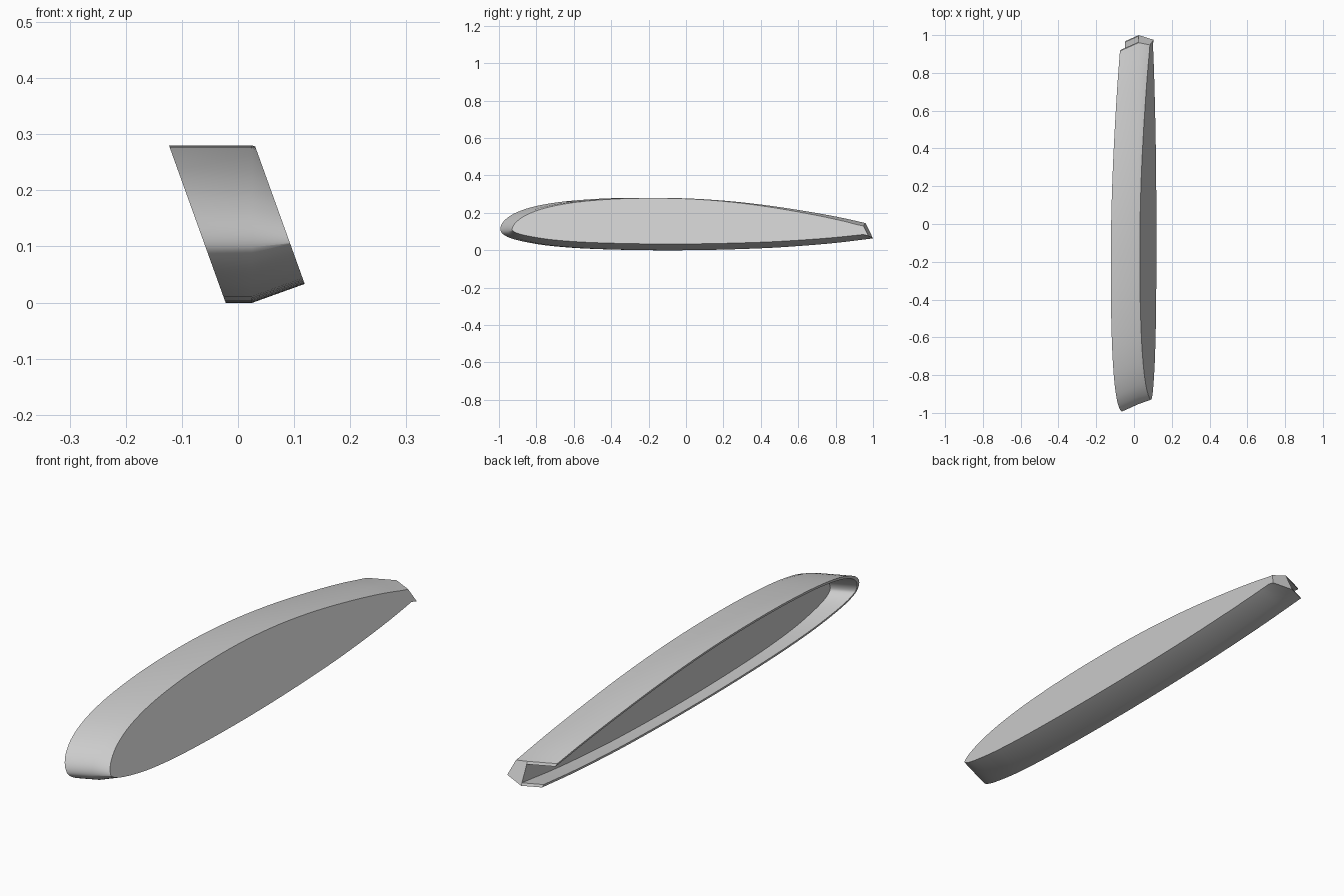
import bpy, bmesh, math
from mathutils import Vector

if "Cube" in bpy.data.objects:
    bpy.data.objects.remove(bpy.data.objects["Cube"], do_unlink=True)

KINK_X = 0.025      # vertical plane where the hollow channel meets the solid wedge
SWEEP = 0.45        # backward sweep of the channel
SLOPE = 0.36        # lean of both side planes
WALL = 0.011

# Foil outline (y, z): upper tail, over the nose, to the lower tail
outline = [(.96, .145), (.8, .18), (.6, .215), (.4, .244), (.2, .265), (0, .277),
           (-.2, .28), (-.4, .275), (-.6, .259), (-.75, .234), (-.85, .203),
           (-.91, .17), (-.943, .137), (-.953, .105), (-.94, .083), (-.9, .062),
           (-.82, .042), (-.7, .023), (-.5, .008), (-.2, 0), (.1, .001),
           (.4, .01), (.6, .022), (.8, .039), (1, .063)]


def smooth_path(points, steps=4):
    """Catmull-Rom curve through the points."""
    p = [Vector(q) for q in points]
    p = [2 * p[0] - p[1]] + p + [2 * p[-1] - p[-2]]
    out = []
    for a, b, c, d in zip(p, p[1:], p[2:], p[3:]):
        for i in range(steps):
            t = i / steps
            out.append(0.5 * (2 * b + (c - a) * t + (2 * a - 5 * b + 4 * c - d) * t * t
                              + (3 * b - a - 3 * c + d) * t ** 3))
    return out + [p[-2]]


path = smooth_path(outline)
n = len(path)
tail = (path[-1] - path[0]).normalized()


def inward(i):
    """Inward normal of the outline, mitred at the tail corners."""
    d = (path[min(i + 1, n - 1)] - path[max(i - 1, 0)]).normalized()
    normal = Vector((-d.y, d.x))
    if i in (0, n - 1):
        normal = (normal + Vector((tail.y, -tail.x))).normalized()
    return normal


def rim_point(p):
    x = -0.123 + SLOPE * (0.28 - p.y)
    return (x, p.x - SWEEP * (KINK_X - x), p.y)


def web_point(p, i):
    depth = (0.005 + SLOPE * (0.28 - p.y)) / (1 + SLOPE * SLOPE * max(0, inward(i).y))
    q = p + inward(i) * depth * SLOPE
    return (0.03 + SLOPE * (0.28 - q.y), q.x, q.y)


inner = [p + inward(i) * WALL for i, p in enumerate(path)]
inner[0] = path[0] + tail * WALL
inner[-1] = path[-1] - tail * WALL

# Sections of the foil
bm = bmesh.new()


def section(points):
    return [bm.verts.new(p) for p in points]


rim_out = section(rim_point(p) for p in path)
rim_in = section(rim_point(p) for p in inner)
kink_out = section((KINK_X, p.x, p.y) for p in path)
kink_in = section((KINK_X, p.x, p.y) for p in inner)
web = section(web_point(p, i) for i, p in enumerate(path))

# Skins between neighbouring sections, then the flat caps
for a, b in ((web, kink_out), (kink_out, rim_out), (rim_out, rim_in), (rim_in, kink_in)):
    for i in range(n - 1):
        bm.faces.new((a[i], a[i + 1], b[i + 1], b[i]))
bm.faces.new(web)
bm.faces.new(kink_in)
for e in (0, -1):
    bm.faces.new((kink_out[e], rim_out[e], rim_in[e], kink_in[e]))
bm.faces.new((kink_out[0], kink_in[0], kink_in[-1], kink_out[-1], web[-1], web[0]))
bmesh.ops.recalc_face_normals(bm, faces=bm.faces)

mesh = bpy.data.meshes.new("foil_shell")
bm.to_mesh(mesh)
bm.free()
shell = bpy.data.objects.new("foil_shell", mesh)
bpy.context.collection.objects.link(shell)

# Single plain grey
grey = bpy.data.materials.new("light_grey")
grey.use_nodes = True
grey.diffuse_color = (0.6, 0.6, 0.6, 1)
grey.node_tree.nodes["Principled BSDF"].inputs["Base Color"].default_value = (0.6, 0.6, 0.6, 1)
mesh.materials.append(grey)

bpy.context.view_layer.objects.active = shell
shell.select_set(True)
bpy.ops.object.shade_smooth_by_angle(angle=math.radians(30))
